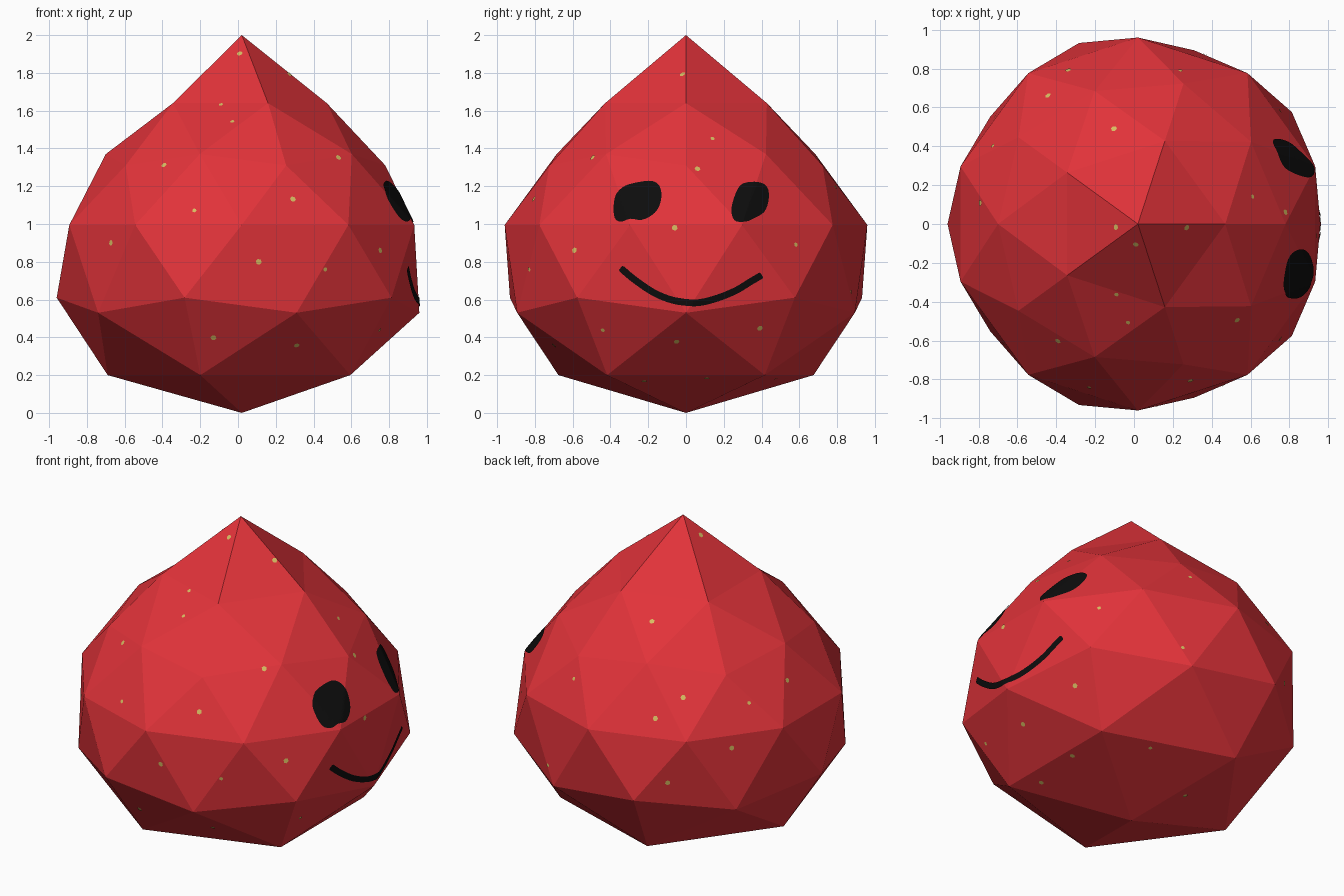
import bpy, bmesh, math
from mathutils import Vector
from mathutils.bvhtree import BVHTree

if "Cube" in bpy.data.objects:
    bpy.data.objects.remove(bpy.data.objects["Cube"])


def material(name, rgb):
    m = bpy.data.materials.new(name)
    m.diffuse_color = (*rgb, 1)
    m.use_nodes = True
    m.node_tree.nodes["Principled BSDF"].inputs["Base Color"].default_value = m.diffuse_color
    return m


RED = material("red", (0.76, 0.033, 0.042))
BLACK = material("black", (0.004, 0.004, 0.004))
GOLD = material("gold", (0.68, 0.50, 0.12))


def add_object(name, bm, mat):
    mesh = bpy.data.meshes.new(name)
    bm.to_mesh(mesh)
    mesh.materials.append(mat)
    ob = bpy.data.objects.new(name, mesh)
    bpy.context.collection.objects.link(ob)
    return ob


# Body: icosphere whose rings are reshaped into a faceted drop
CX = 0.02
RINGS = {  # sphere height: (radius, z)
    -1.0: (0, 0), -0.851: (0.71, 0.20), -0.526: (0.94, 0.53),
    -0.447: (0.98, 0.61), 0.0: (0.96, 0.995), 0.447: (0.76, 1.31),
    0.526: (0.72, 1.37), 0.851: (0.45, 1.64), 1.0: (0, 2.0)}
body = bmesh.new()
bmesh.ops.create_icosphere(body, subdivisions=2, radius=1)
for v in body.verts:
    r, z = RINGS[min(RINGS, key=lambda k: abs(k - v.co.z))]
    a = math.atan2(v.co.y, v.co.x)
    v.co = (CX + r * math.cos(a), r * math.sin(a), z)
body.normal_update()
add_object("body", body, RED)
tree = BVHTree.FromBMesh(body)


def cast(azimuth, elevation, s, t, anchor):
    """Project a point of a viewing plane onto the body."""
    a, e = math.radians(azimuth), math.radians(elevation)
    d = Vector((math.cos(a) * math.cos(e), math.sin(a) * math.cos(e), math.sin(e)))
    right = Vector((-math.sin(a), math.cos(a), 0))
    up = d.cross(right)
    hit, normal, _, _ = tree.ray_cast(Vector(anchor) + s * right + t * up + 5 * d, -d)
    return hit, normal


def on_face(y, z):
    hit, n = cast(0, 0, y, z, (0, 0, 0))
    return hit + n * 0.005


def smooth_path(pts, steps, closed):
    """Catmull-Rom curve through 2D points."""
    n, out = len(pts), []
    get = lambda i: Vector(pts[i % n] if closed else pts[max(0, min(n - 1, i))])
    for i in range(n if closed else n - 1):
        p, q, r, s = (get(i + k) for k in (-1, 0, 1, 2))
        for k in range(steps):
            t = k / steps
            out.append(0.5 * (2 * q + (r - p) * t + (2 * p - 5 * q + 4 * r - s) * t * t
                              + (3 * q - p - 3 * r + s) * t ** 3))
    if not closed:
        out.append(get(n - 1))
    return out


# Eyes: thin painted plates laid over the facets
def eye(name, outline):
    pts = smooth_path(outline, 3, True)
    c = sum(pts, Vector((0, 0))) / len(pts)
    bm = bmesh.new()
    centre = bm.verts.new(on_face(*c))
    prev, layers, n = None, 9, len(pts)
    for k in range(1, layers + 1):
        ring = [bm.verts.new(on_face(*c.lerp(p, k / layers))) for p in pts]
        for i in range(n):
            j = (i + 1) % n
            if prev:
                bm.faces.new((prev[i], ring[i], ring[j], prev[j]))
            else:
                bm.faces.new((centre, ring[i], ring[j]))
        prev = ring
    for f in bm.faces:
        f.normal_update()
        if f.normal.x < 0:
            f.normal_flip()
    add_object(name, bm, BLACK)


eye("left_eye", [(-.38, 1.10), (-.365, 1.16), (-.32, 1.20), (-.245, 1.22), (-.18, 1.225),
                 (-.14, 1.20), (-.13, 1.145), (-.145, 1.085), (-.18, 1.045),
                 (-.235, 1.02), (-.295, 1.025), (-.34, 1.01), (-.375, 1.03)])
eye("right_eye", [(.24, 1.085), (.26, 1.155), (.29, 1.205), (.34, 1.22), (.40, 1.215),
                  (.433, 1.18), (.433, 1.115), (.41, 1.06), (.36, 1.03),
                  (.32, 1.012), (.265, 1.012), (.243, 1.045)])

# Mouth: curved strip
path = smooth_path([(-.345, .768), (-.27, .705), (-.165, .635), (-.06, .595), (.05, .583),
                    (.155, .605), (.26, .647), (.34, .695), (.40, .73)], 8, False)
bm = bmesh.new()
prev = None
for i, p in enumerate(path):
    t = (path[min(i + 1, len(path) - 1)] - path[max(i - 1, 0)]).normalized()
    side = Vector((-t.y, t.x)) * (0.018 if 0 < i < len(path) - 1 else 0.012)
    row = [bm.verts.new(on_face(*(p + side * k))) for k in (-1, -.5, 0, .5, 1)]
    if prev:
        for k in range(4):
            bm.faces.new((prev[k], row[k], row[k + 1], prev[k + 1]))
    prev = row
add_object("mouth", bm, BLACK)

# Speckles: small plates scattered over the skin, placed from several sides
APEX = (CX, 0, 2)
SPECKS = [
    (-90, 0, (0, 0, 0), [(.01, 1.90), (.27, 1.79), (-.03, 1.54), (.53, 1.35), (.29, 1.13),
                         (-.23, 1.07), (.75, .86), (.11, .80), (.46, .76), (-.13, .40),
                         (.31, .36), (-.09, 1.63), (-.39, 1.31), (-.67, .90)]),
    (0, 0, (0, 0, 0), [(.14, 1.45), (.06, 1.29), (-.06, .98), (.58, .89), (.39, .45),
                       (-.05, .38), (-.44, .44)]),
    (125, 25, APEX, [(.10, -.12), (-.18, -.62), (-.63, -.95), (0, -1.06), (-.16, -1.18),
                     (.38, -1.09), (.60, -.96), (.28, -1.35), (-.78, -1.45), (-.09, -1.55)]),
    (50, -30, APEX, [(-.19, -.51), (.30, -.73), (-.33, -.955), (-.63, -1.17),
                     (-.34, -1.355), (.11, -1.31), (-.52, -1.51), (.31, -1.585)]),
]
bm = bmesh.new()
placed = []
for az, el, anchor, spots in SPECKS:
    for s, t in spots:
        hit, n = cast(az, el, s, t, anchor)
        if hit is None or any((hit - q).length < 0.1 for q in placed):
            continue
        placed.append(hit)
        u = n.orthogonal().normalized()
        w = n.cross(u)
        r = 0.016 if len(placed) % 3 else 0.012
        bm.faces.new([bm.verts.new(hit + n * 0.004 + r * (u * math.cos(k * math.pi / 3)
                                                         + w * math.sin(k * math.pi / 3)))
                      for k in range(6)])
add_object("speckles", bm, GOLD)
